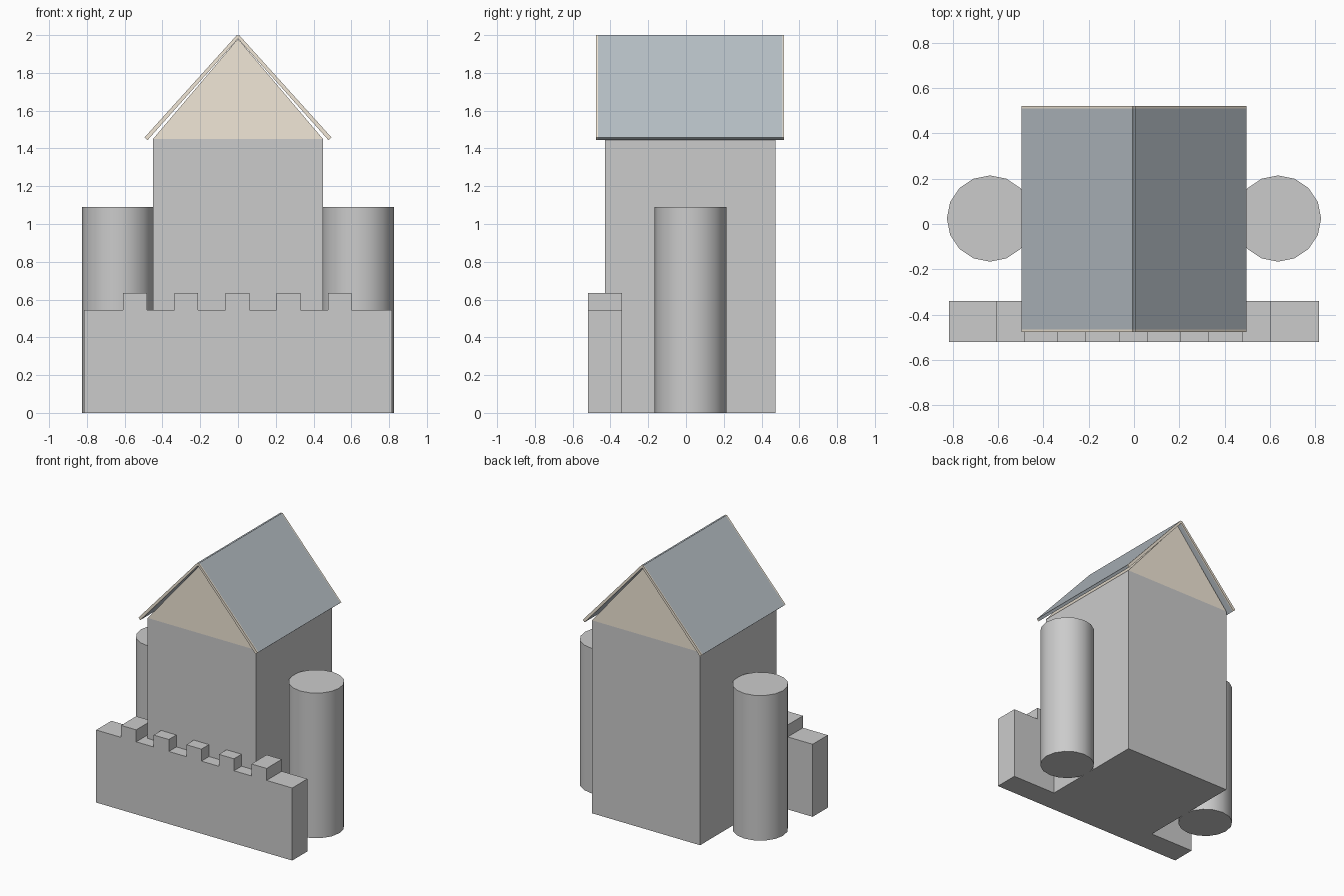
import bpy, bmesh
from math import hypot
from mathutils import Vector

if "Cube" in bpy.data.objects:
    bpy.data.objects.remove(bpy.data.objects["Cube"])


def material(name, rgb):
    m = bpy.data.materials.new(name)
    m.diffuse_color = (*rgb, 1)
    m.use_nodes = True
    m.node_tree.nodes["Principled BSDF"].inputs["Base Color"].default_value = m.diffuse_color
    return m


def prism(name, profile, y0, y1, mat=None):
    """Extrude an x/z outline from y0 to y1."""
    bm = bmesh.new()
    face = bm.faces.new([bm.verts.new((x, y0, z)) for x, z in profile])
    ext = bmesh.ops.extrude_face_region(bm, geom=[face])
    verts = [g for g in ext["geom"] if isinstance(g, bmesh.types.BMVert)]
    bmesh.ops.translate(bm, verts=verts, vec=Vector((0, y1 - y0, 0)))
    bmesh.ops.recalc_face_normals(bm, faces=bm.faces)
    mesh = bpy.data.meshes.new(name)
    bm.to_mesh(mesh)
    bm.free()
    ob = bpy.data.objects.new(name, mesh)
    bpy.context.collection.objects.link(ob)
    if mat:
        mesh.materials.append(mat)
    return ob


beige = material("gable_beige", (0.88, 0.80, 0.68))
slate = material("roof_slate", (0.47, 0.52, 0.56))

# Main keep and its gable
BACK, FRONT, HALF, EAVE = 0.475, -0.43, 0.45, 1.45
prism("keep", [(-HALF, 0), (HALF, 0), (HALF, EAVE), (-HALF, EAVE)], FRONT, BACK)
prism("gable", [(-HALF, EAVE), (HALF, EAVE), (0, 1.98)], FRONT, BACK, beige)

# Front wall with crenellated top, drawn as one outline
LOW, HIGH = 0.545, 0.635
outline = [(-0.815, 0), (0.815, 0), (0.815, LOW)]
for i in (2, 1, 0, -1, -2):
    c = i * 0.271 - 0.003
    outline += [(c + 0.063, LOW), (c + 0.063, HIGH), (c - 0.063, HIGH), (c - 0.063, LOW)]
outline.append((-0.815, LOW))
prism("front_wall", outline, -0.52, -0.34)

# Roof slopes with pale barge boards on both ends
for s, side in ((-1, "left"), (1, "right")):
    slope = [(-0.008 * s, 1.99), (0.006 * s, 2.0), (0.495 * s, 1.458),
             (0.479 * s, 1.444)]
    prism("roof_" + side, slope, -0.465, 0.51, slate)
    prism("front_barge_board_" + side, slope, -0.476, -0.465, beige)
    prism("back_barge_board_" + side, slope, 0.51, 0.52, beige)

# Round side towers
for s, side in ((-1, "left"), (1, "right")):
    bpy.ops.mesh.primitive_cylinder_add(vertices=16, radius=0.19, depth=1.09,
                                        location=(0.635 * s, 0.024, 0.545))
    bpy.context.object.name = "tower_" + side
    bpy.ops.object.shade_smooth_by_angle()
